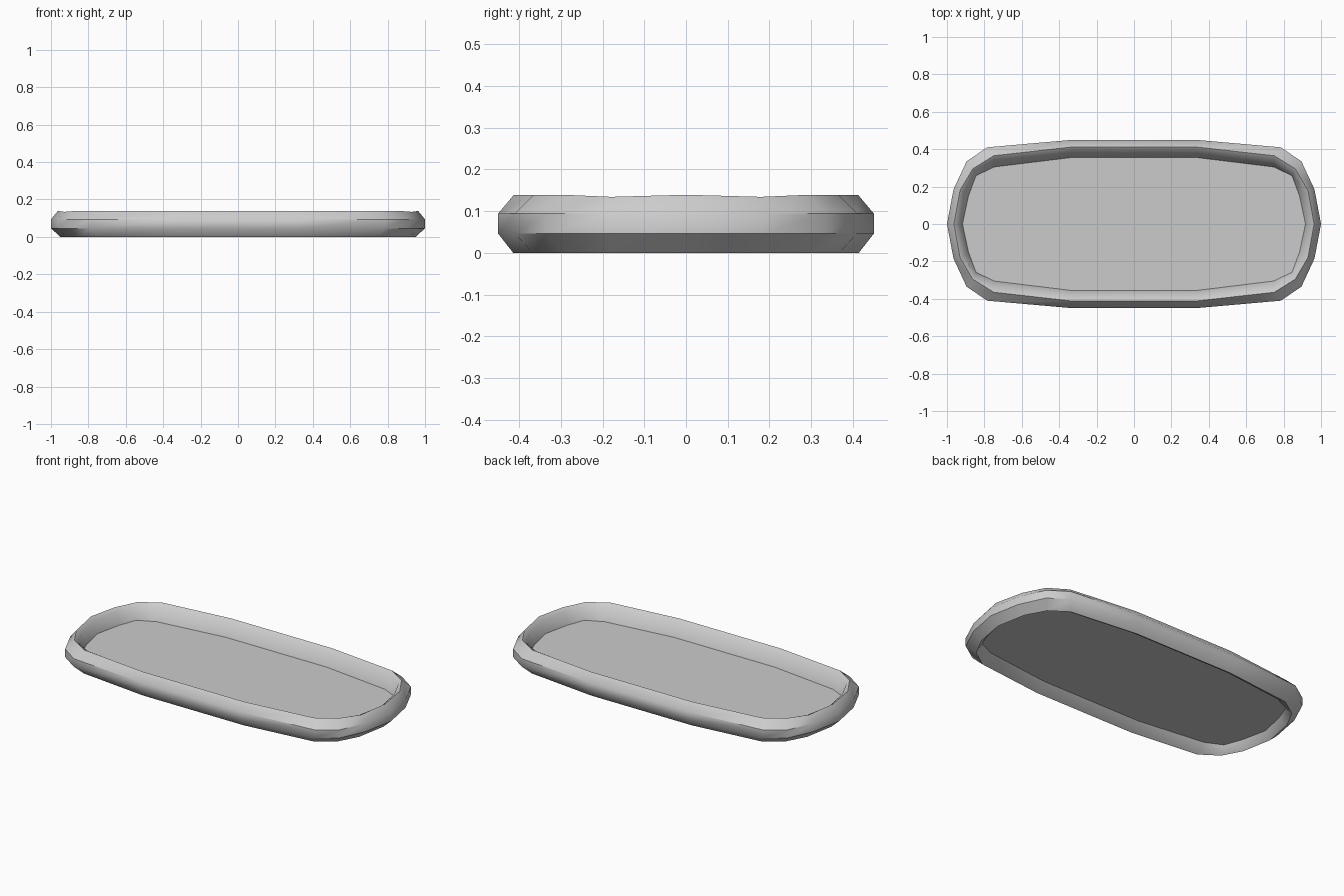
import bpy, bmesh, math

if "Cube" in bpy.data.objects:
    bpy.data.objects.remove(bpy.data.objects["Cube"])

# Quarter outlines: end tip, then around the corner to the long side
OUTER = [(1.0, 0), (.965, .185), (.895, .335), (.785, .41), (.33, .45)]
RIM = [(.963, 0), (.93, .18), (.862, .295), (.75, .365), (.33, .412)]
FLOOR = [(.917, 0), (.885, .15), (.845, .258), (.747, .305), (.33, .356)]
BASE = [(.95, 0), (.917, .18), (.855, .295), (.75, .367), (.33, .414)]


def loop(q):
    """Mirror a quarter outline into a full counter-clockwise loop."""
    half = q + [(-x, y) for x, y in reversed(q)]
    return half + [(x, -y) for x, y in half[-2:0:-1]]


def mix(a, b, t):
    return [(p[0] + (r[0] - p[0]) * t, p[1] + (r[1] - p[1]) * t) for p, r in zip(a, b)]


# Cross-section from the recessed underside, around the raised rim, to the floor
section = [(FLOOR, .046), (mix(BASE, FLOOR, .5), .017), (BASE, 0),
           (OUTER, .046), (OUTER, .094), (RIM, .139),
           (mix(RIM, FLOOR, .5), .121), (FLOOR, .050)]

bm = bmesh.new()
rings = [[bm.verts.new((x, y, z)) for x, y in loop(q)] for q, z in section]
n = len(rings[0])
for a, b in zip(rings, rings[1:]):
    for i in range(n):
        j = (i + 1) % n
        bm.faces.new((a[i], a[j], b[j], b[i]))
bm.faces.new(list(reversed(rings[0])))
bm.faces.new(rings[-1])
# Slight dips in the rim beside each end tip
for v in rings[5]:
    if abs(abs(v.co.x) - .93) < .001:
        v.co.z -= .005
bmesh.ops.recalc_face_normals(bm, faces=bm.faces[:])

mesh = bpy.data.meshes.new("tray")
bm.to_mesh(mesh)
bm.free()
tray = bpy.data.objects.new("tray", mesh)
bpy.context.collection.objects.link(tray)
bpy.context.view_layer.objects.active = tray
tray.select_set(True)
bpy.ops.object.shade_smooth_by_angle(angle=math.radians(43))
